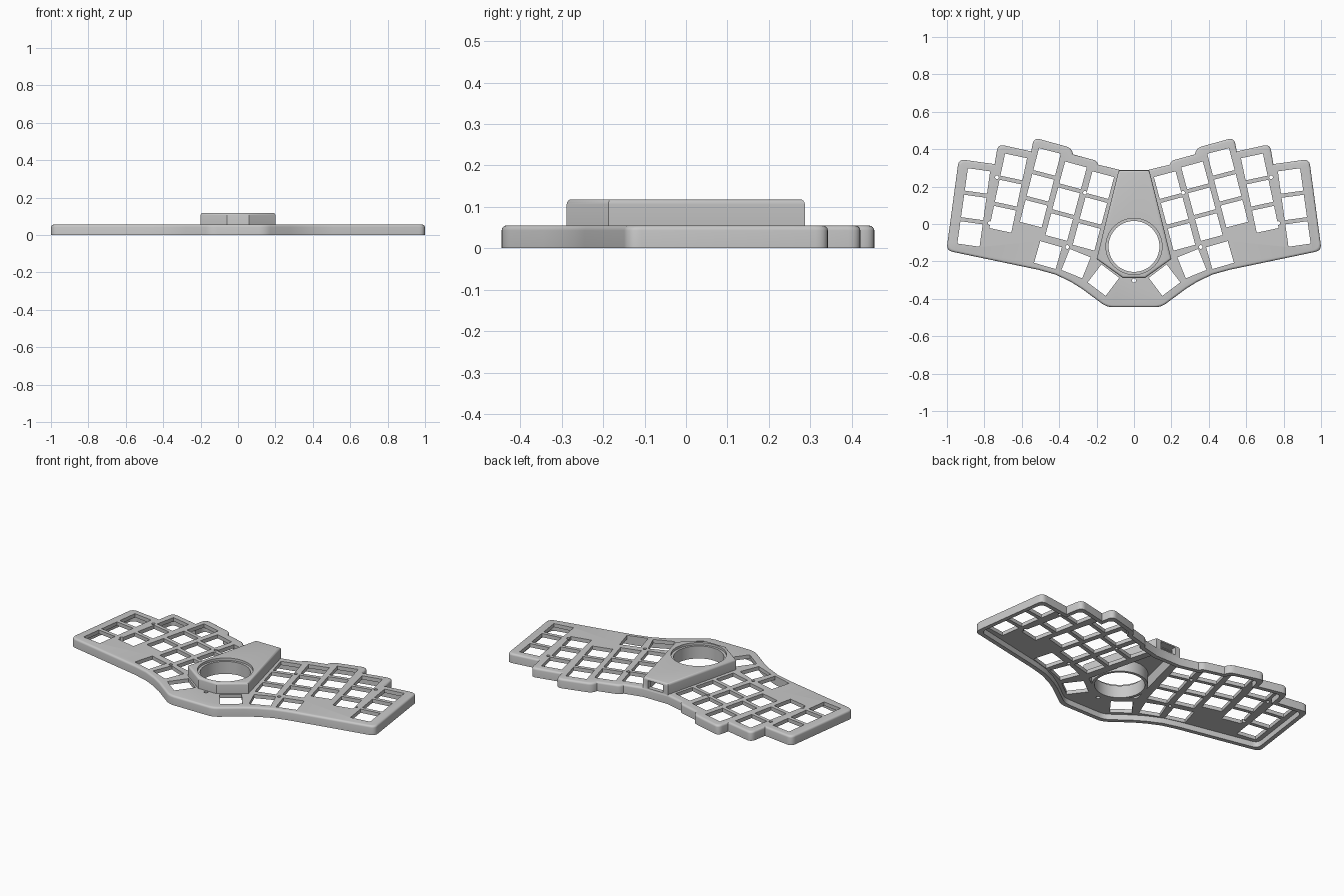
import bpy, bmesh, math
from mathutils import Vector, Matrix

cube = bpy.data.objects.get("Cube")
if cube:
    bpy.data.objects.remove(cube, do_unlink=True)

grey = bpy.data.materials.new("light_grey")
grey.use_nodes = True
COLOUR = (0.58, 0.58, 0.58, 1)
grey.diffuse_color = COLOUR
grey.node_tree.nodes["Principled BSDF"].inputs["Base Color"].default_value = COLOUR


def mirrored(half):
    """Close a right-hand half outline into a full counter-clockwise one."""
    pts = [Vector(p) for p in half]
    return pts + [Vector((-p.x, p.y)) for p in reversed(pts)]


def rounded(pts, size, steps=6):
    """Round the clearly convex corners of an outline."""
    out = []
    for i, p in enumerate(pts):
        a, b = pts[i - 1] - p, pts[(i + 1) % len(pts)] - p
        turn = (-a).normalized().cross(b.normalized())
        if size == 0 or turn < 0.3:
            out.append(p)
            continue
        t = min(size, 0.8 * a.length, 0.8 * b.length)
        p0, p1 = p + a.normalized() * t, p + b.normalized() * t
        for k in range(steps + 1):
            u = k / steps
            out.append(p0 * (1 - u) ** 2 + p * 2 * u * (1 - u) + p1 * u * u)
    return out


def inset(pts, d):
    """Move an outline inward by d with mitred corners."""
    out = []
    for i, p in enumerate(pts):
        a = (p - pts[i - 1]).normalized()
        b = (pts[(i + 1) % len(pts)] - p).normalized()
        na, nb = Vector((-a.y, a.x)), Vector((-b.y, b.x))
        out.append(p + (na + nb) * d / (1 + na.dot(nb)))
    return out


def make_object(name, bm):
    mesh = bpy.data.meshes.new(name)
    bm.to_mesh(mesh)
    bm.free()
    mesh.materials.append(grey)
    ob = bpy.data.objects.new(name, mesh)
    bpy.context.collection.objects.link(ob)
    return ob


def loft(name, pts, levels, corner=0):
    """Stack inset copies of an outline at (inset, height) levels."""
    bm = bmesh.new()
    rings = [[bm.verts.new((p.x, p.y, z)) for p in rounded(inset(pts, d), corner)]
             for d, z in levels]
    n = len(rings[0])
    for low, high in zip(rings, rings[1:]):
        for i in range(n):
            j = (i + 1) % n
            bm.faces.new((low[i], low[j], high[j], high[i]))
    bm.faces.new(rings[0][::-1])
    bm.faces.new(rings[-1])
    return make_object(name, bm)


def soft_top(bottom, top, r, steps=4):
    arc = [k / steps * math.pi / 2 for k in range(steps + 1)]
    return [(0, bottom)] + [(r - r * math.cos(a), top - r + r * math.sin(a)) for a in arc]


def cylinder(name, r, x, y, z0, z1, segments=64):
    bm = bmesh.new()
    bmesh.ops.create_cone(bm, cap_ends=True, segments=segments, radius1=r, radius2=r,
                          depth=z1 - z0, matrix=Matrix.Translation((x, y, (z0 + z1) / 2)))
    return make_object(name, bm)


def box(name, centre, size, angle=0):
    bm = bmesh.new()
    bmesh.ops.create_cube(bm, size=1, matrix=Matrix.Translation(centre)
                          @ Matrix.Rotation(angle, 4, "Z") @ Matrix.Diagonal((*size, 1)))
    return make_object(name, bm)


def combine(target, tool, operation="DIFFERENCE"):
    """Apply a boolean and discard the tool."""
    mod = target.modifiers.new("combine", "BOOLEAN")
    mod.object, mod.operation, mod.solver = tool, operation, "EXACT"
    bpy.context.view_layer.objects.active = target
    bpy.ops.object.modifier_apply(modifier=mod.name)
    bpy.data.objects.remove(tool, do_unlink=True)


# Case: one stepped shell, hollow underneath, with a soft upper edge
case_outline = mirrored([
    (0.145, -0.445), (0.28, -0.345), (0.34, -0.308), (0.42, -0.27), (0.51, -0.245),
    (1.003, -0.142), (0.937, 0.347), (0.745, 0.32), (0.727, 0.427), (0.55, 0.388),
    (0.535, 0.462), (0.335, 0.407), (0.325, 0.372), (0.2, 0.338), (0.19, 0.317),
    (0.08, 0.29)])
TOP, UNDER, WALL = 0.055, 0.033, 0.025
case = loft("keyboard_case", case_outline,
            [(WALL, UNDER), (WALL, 0)] + soft_top(0, TOP, 0.012), 0.035)

# Key openings: (x, y, tilt in degrees, count), columns run downward
columns = [(0.837, 0.23, 8, 3), (0.643, 0.305, 12, 3), (0.465, 0.332, 14.5, 3),
           (0.326, 0.26, 15, 3), (0.18, 0.208, 15, 3),
           (0.46, -0.166, 16, 1), (0.31, -0.212, 22, 1), (0.163, -0.3, 37, 1)]
PITCH = 0.143
for side in (1, -1):
    for x, y, tilt, count in columns:
        a = math.radians(tilt)
        for row in range(count):
            px, py = x + math.sin(a) * PITCH * row, y - math.cos(a) * PITCH * row
            combine(case, box("key_opening", (side * px, py, 0.05), (0.12, 0.121, 0.08), side * a))

# Screw holes
for x, y in [(0.733, 0.25), (0.772, 0.005), (0.263, 0.167), (0.357, -0.123)]:
    for side in (1, -1):
        combine(case, cylinder("screw_hole", 0.01, side * x, y, 0.01, 0.09, 16))
combine(case, cylinder("screw_hole", 0.011, 0, -0.302, 0.01, 0.09, 16))

# Raised centre housing, hollow, with a port in the rear wall
housing_outline = mirrored([(0.06, -0.288), (0.2, -0.187), (0.082, 0.287)])
combine(case, loft("centre_housing", housing_outline, soft_top(0.045, 0.118, 0.012)), "UNION")
combine(case, loft("housing_cavity", housing_outline, [(0.026, -0.02), (0.026, 0.1)]))
combine(case, box("port", (0, 0.28, 0.081), (0.1, 0.08, 0.046)))

# Ball socket: tube through the housing with a stepped rim
BALL_Y = -0.12
combine(case, cylinder("socket_tube", 0.152, 0, BALL_Y, 0.03, 0.112), "UNION")
combine(case, cylinder("socket_bore", 0.136, 0, BALL_Y, -0.02, 0.2))
combine(case, cylinder("socket_rim", 0.15, 0, BALL_Y, 0.104, 0.2))

bpy.ops.object.select_all(action="DESELECT")
case.select_set(True)
bpy.context.view_layer.objects.active = case
bpy.ops.object.shade_smooth_by_angle(angle=math.radians(35))
